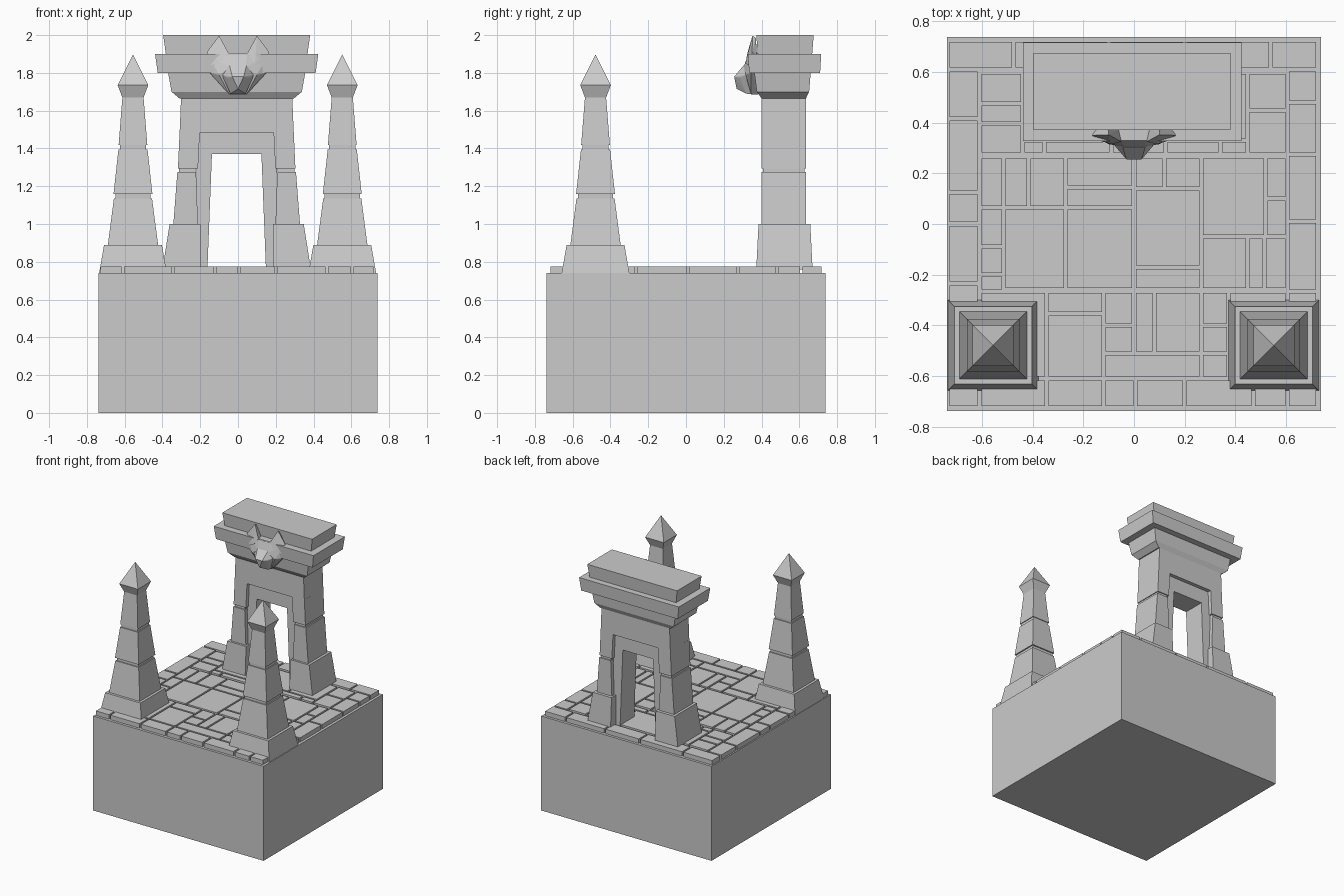
import bpy, bmesh

GX = -0.007  # gate centre line


def finish(name, bm):
    bmesh.ops.remove_doubles(bm, verts=bm.verts, dist=1e-5)
    bmesh.ops.recalc_face_normals(bm, faces=bm.faces)
    me = bpy.data.meshes.new(name)
    bm.to_mesh(me)
    bm.free()
    ob = bpy.data.objects.new(name, me)
    bpy.context.collection.objects.link(ob)
    return ob


def add_loft(bm, rings):
    """Stack of rectangles (x0, x1, y0, y1, z), capped at both ends."""
    loops = [[bm.verts.new(p) for p in ((a, c, z), (b, c, z), (b, d, z), (a, d, z))]
             for a, b, c, d, z in rings]
    for lo, hi in zip(loops, loops[1:]):
        for i in range(4):
            j = (i + 1) % 4
            bm.faces.new((lo[i], lo[j], hi[j], hi[i]))
    bm.faces.new(loops[0][::-1])
    bm.faces.new(loops[-1])


def loft(name, rings):
    bm = bmesh.new()
    add_loft(bm, rings)
    return finish(name, bm)


def hull(name, half):
    """Convex faceted solid from points mirrored in x."""
    bm = bmesh.new()
    for x, y, z in half:
        for s in ((1, -1) if x else (1,)):
            bm.verts.new((s * x, y, z))
    return hull_finish(name, bm)


def hull_finish(name, bm):
    res = bmesh.ops.convex_hull(bm, input=bm.verts)
    bmesh.ops.delete(bm, geom=[v for v in bm.verts if not v.link_faces], context='VERTS')
    bmesh.ops.dissolve_limit(bm, angle_limit=0.02, verts=bm.verts, edges=bm.edges)
    return finish(name, bm)


# Base block
loft("base_block", [(-.738, .738, -.738, .738, z) for z in (0, .74)])

# Paving: strips of stones cut at the listed breaks
tiles = bmesh.new()


def tile(x0, x1, y0, y1, g=.007):
    r = (x0 + g, x1 - g, y0 + g, y1 - g)
    add_loft(tiles, [r + (.735,), r + (.775,)])


def column(x0, x1, *ys):
    for hi, lo in zip(ys, ys[1:]):
        tile(x0, x1, lo, hi)


def row(y0, y1, *xs):
    for a, b in zip(xs, xs[1:]):
        tile(a, b, y0, y1)


# border stones
column(-.735, -.61, .61, .415, .125, .0, -.235, -.45, -.61)
column(.605, .725, .61, .48, .275, .01, -.265, -.45, -.61)
row(.61, .725, -.735, -.475, -.1, .2, .54, .725)
row(-.725, -.61, -.735, -.61, -.345, -.12, .005, .2, .47, .605, .725)
# back band
column(-.61, -.44, .6, .475, .395, .275)
column(.45, .605, .6, .45, .275)
row(.33, .6, -.44, -.15, .2, .45)
row(.275, .33, -.44, -.355, -.09, .125, .34, .45)
# middle band
column(-.61, -.515, .265, .065, -.09, -.2, -.265)
row(.065, .265, -.515, -.415, -.27)
tile(-.515, -.27, -.26, .065)
column(-.27, 0, .265, .145, .065, -.26)
row(.14, .265, 0, .12, .265)
column(0, .265, .14, -.17, -.26)
tile(.265, .52, -.05, .265)
row(-.26, -.05, .265, .45, .515, .605)
column(.52, .605, .265, .1, -.05)
# front band
tile(-.61, -.345, -.61, -.265)
column(-.345, -.12, -.265, -.355, -.61)
column(-.12, 0, -.265, -.4, -.51)
row(-.51, -.265, 0, .08, .265)
tile(-.12, .265, -.61, -.51)
column(.265, .375, -.265, -.4, -.51, -.61)
tile(.375, .605, -.61, -.265)
finish("paving_stones", tiles)

# Obelisks: half width and height of each step
steps = [(.180, .735), (.153, .89), (.133, .89), (.101, 1.135), (.093, 1.135), (.093, 1.158),
         (.103, 1.158), (.077, 1.395), (.070, 1.395), (.070, 1.418), (.076, 1.418),
         (.056, 1.67), (.081, 1.735), (0, 1.897)]
for side, x in (("left", -.556), ("right", .552)):
    loft(side + "_obelisk", [(x - h, x + h, -.479 - h, -.479 + h, z) for h, z in steps])

# Gate legs, mirrored about the gate centre
for side, s in (("left", -1), ("right", 1)):
    def limb(name, rings):
        loft(side + name, [(GX + s * a, GX + s * b, c, d, z) for a, b, c, d, z in rings])
    limb("_plinth", [(.192, .393, .372, .67, .76), (.192, .355, .384, .658, 1.0)])
    limb("_leg", [(.205, .336, .40, .635, .99), (.215, .314, .40, .635, 1.275),
                  (.217, .305, .408, .627, 1.275), (.217, .305, .408, .627, 1.293),
                  (.205, .311, .40, .635, 1.293), (.195, .302, .40, .635, 1.49)])
    limb("_door_jamb", [(.155, .23, .43, .605, .76), (.131, .21, .43, .605, 1.37)])

# Gate head above the opening
loft("door_lintel", [(GX - .21, GX + .21, .43, .605, z) for z in (1.37, 1.50)])
loft("gate_header", [(GX - h, GX + h, .40, .635, z) for h, z in ((.302, 1.485), (.294, 1.68))])

# Cornice layers
cornice = {
    "lower_cornice": [(.303, .40, .635, 1.665), (.345, .375, .652, 1.70), (.363, .362, .66, 1.80)],
    "middle_cornice": [(.418, .335, .71, 1.80), (.432, .327, .716, 1.90)],
    "top_cornice": [(.375, .38, .668, 1.90), (.389, .372, .676, 2.0)],
}
for name, rings in cornice.items():
    loft(name, [(GX - h, GX + h, a, b, z) for h, a, b, z in rings])

# Animal mask: head, snout and two ears
hull("mask_head", [(.05, .33, 1.905), (.05, .38, 1.905), (.155, .35, 1.89), (.155, .38, 1.89),
                   (.150, .345, 1.80), (.150, .38, 1.80), (.045, .345, 1.685), (.045, .38, 1.685),
                   (.10, .315, 1.79), (.04, .305, 1.83)])
hull("mask_snout", [(.045, .305, 1.84), (.055, .285, 1.775), (.03, .255, 1.78), (.085, .32, 1.79),
                    (0, .268, 1.715), (.04, .32, 1.69), (.04, .36, 1.685)])
for side, s in (("left", -1), ("right", 1)):
    bm = bmesh.new()
    for x, y, z in ((.10, .352, 1.997), (.165, .350, 1.91), (.155, .335, 1.84), (.05, .325, 1.905),
                    (.09, .315, 1.85), (.06, .375, 1.90), (.15, .375, 1.89), (.10, .37, 1.985)):
        bm.verts.new((s * x, y, z))
    hull_finish(side + "_mask_ear", bm)
